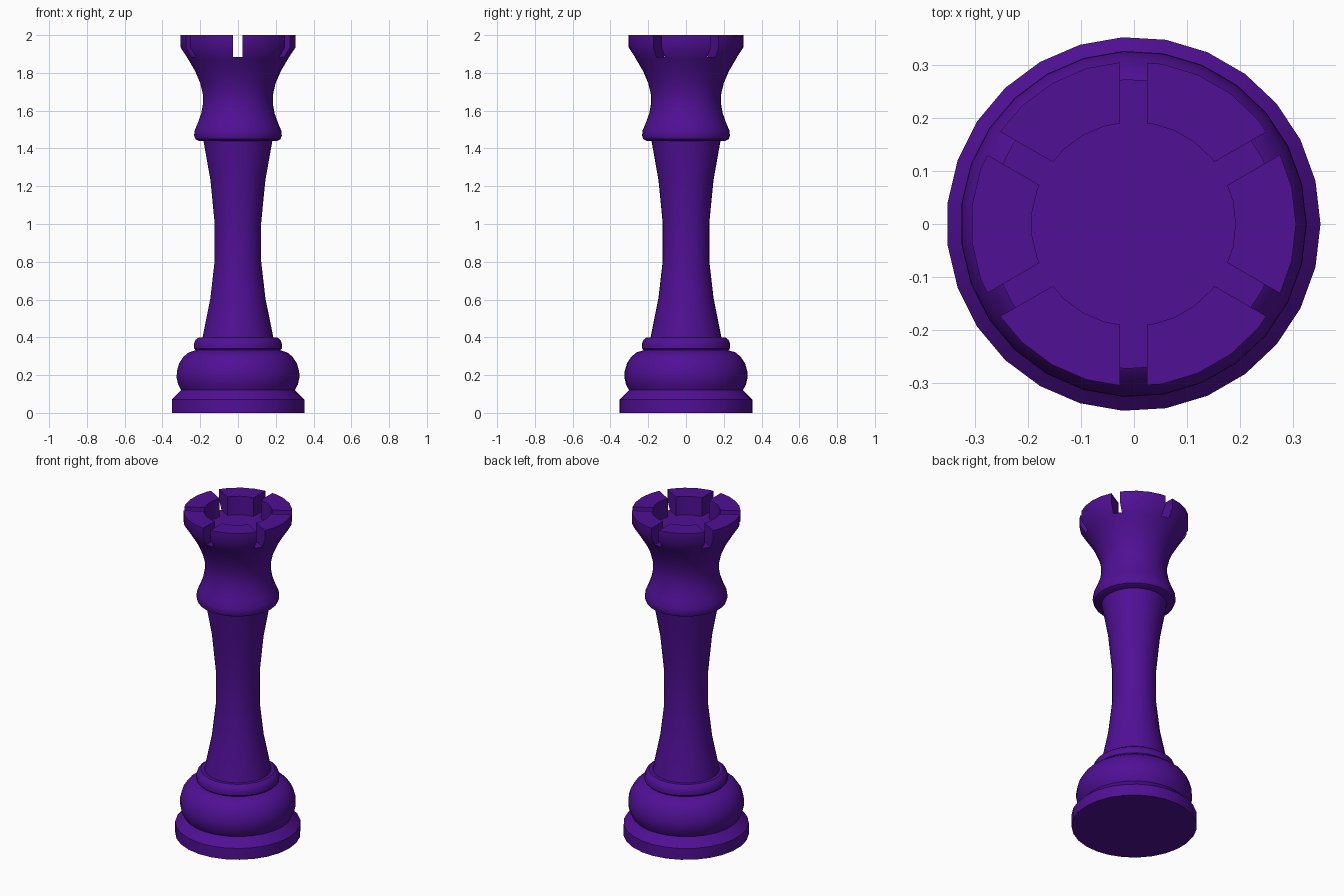
import bpy, bmesh
from math import pi, radians
from mathutils import Matrix

if "Cube" in bpy.data.objects:
    bpy.data.objects.remove(bpy.data.objects["Cube"])

SIDES = 27
OFFSET_X = -0.001  # centres the odd-sided lathe on x = 0

purple = bpy.data.materials.new("purple")
purple.diffuse_color = (0.08, 0.005, 0.3, 1)
purple.use_nodes = True
purple.node_tree.nodes["Principled BSDF"].inputs["Base Color"].default_value = purple.diffuse_color


def lathe(name, profile):
    """Revolve (radius, height) points around z into a closed solid."""
    bm = bmesh.new()
    verts = [bm.verts.new((r, 0, z)) for r, z in profile]
    edges = [bm.edges.new(pair) for pair in zip(verts, verts[1:])]
    bmesh.ops.spin(bm, geom=verts + edges, cent=(0, 0, 0), axis=(0, 0, 1),
                   angle=2 * pi, steps=SIDES)
    bmesh.ops.remove_doubles(bm, verts=bm.verts, dist=1e-4)
    bmesh.ops.recalc_face_normals(bm, faces=bm.faces)
    mesh = bpy.data.meshes.new(name)
    bm.to_mesh(mesh)
    bm.free()
    mesh.materials.append(purple)
    obj = bpy.data.objects.new(name, mesh)
    obj.location.x = OFFSET_X
    bpy.context.collection.objects.link(obj)
    return obj


def cut_slot(target, angle, width, floor):
    """Cut a straight slot right across the top of the target."""
    bm = bmesh.new()
    bmesh.ops.create_cube(bm, size=1, matrix=Matrix.Translation((OFFSET_X, 0, floor + 0.15))
                          @ Matrix.Rotation(angle, 4, 'Z')
                          @ Matrix.Diagonal((0.9, width, 0.3, 1)))
    mesh = bpy.data.meshes.new("slot_cutter")
    bm.to_mesh(mesh)
    bm.free()
    mesh.materials.append(purple)
    cutter = bpy.data.objects.new("slot_cutter", mesh)
    cutter.hide_render = True
    bpy.context.collection.objects.link(cutter)
    mod = target.modifiers.new("slot", 'BOOLEAN')
    mod.operation, mod.solver, mod.object = 'DIFFERENCE', 'EXACT', cutter
    bpy.context.view_layer.objects.active = target
    bpy.ops.object.modifier_apply(modifier=mod.name)
    bpy.data.objects.remove(cutter)


# Foot, rounded bulge and small ring
base = lathe("base", [
    (0, 0), (0.352, 0), (0.352, 0.07), (0.302, 0.12),
    (0.318, 0.15), (0.326, 0.185), (0.325, 0.22), (0.313, 0.262),
    (0.29, 0.297), (0.262, 0.32), (0.225, 0.332),
    (0.234, 0.342), (0.234, 0.365), (0.226, 0.386), (0.208, 0.4), (0, 0.4)])

# Waisted shaft
shaft = lathe("shaft", [
    (0, 0.4), (0.188, 0.4), (0.146, 0.608), (0.124, 0.8),
    (0.124, 1.01), (0.146, 1.233), (0.183, 1.44), (0, 1.44)])

# Collar, flared head and sunken top
head = lathe("head", [
    (0, 1.44), (0.208, 1.44), (0.226, 1.449), (0.233, 1.468), (0.23, 1.495),
    (0.213, 1.535), (0.195, 1.585), (0.186, 1.635), (0.186, 1.685),
    (0.2, 1.745), (0.228, 1.81), (0.265, 1.873), (0.306, 1.936),
    (0.306, 2), (0.192, 2), (0.192, 1.885), (0, 1.885)])

# Six battlement gaps from three slots across the head
for degrees in (30, 90, 150):
    cut_slot(head, radians(degrees), 0.05, 1.885)

# Smooth shading with crisp rims
bpy.ops.object.select_all(action='DESELECT')
for obj in (base, shaft, head):
    obj.select_set(True)
bpy.context.view_layer.objects.active = base
bpy.ops.object.shade_smooth_by_angle(angle=radians(35))
